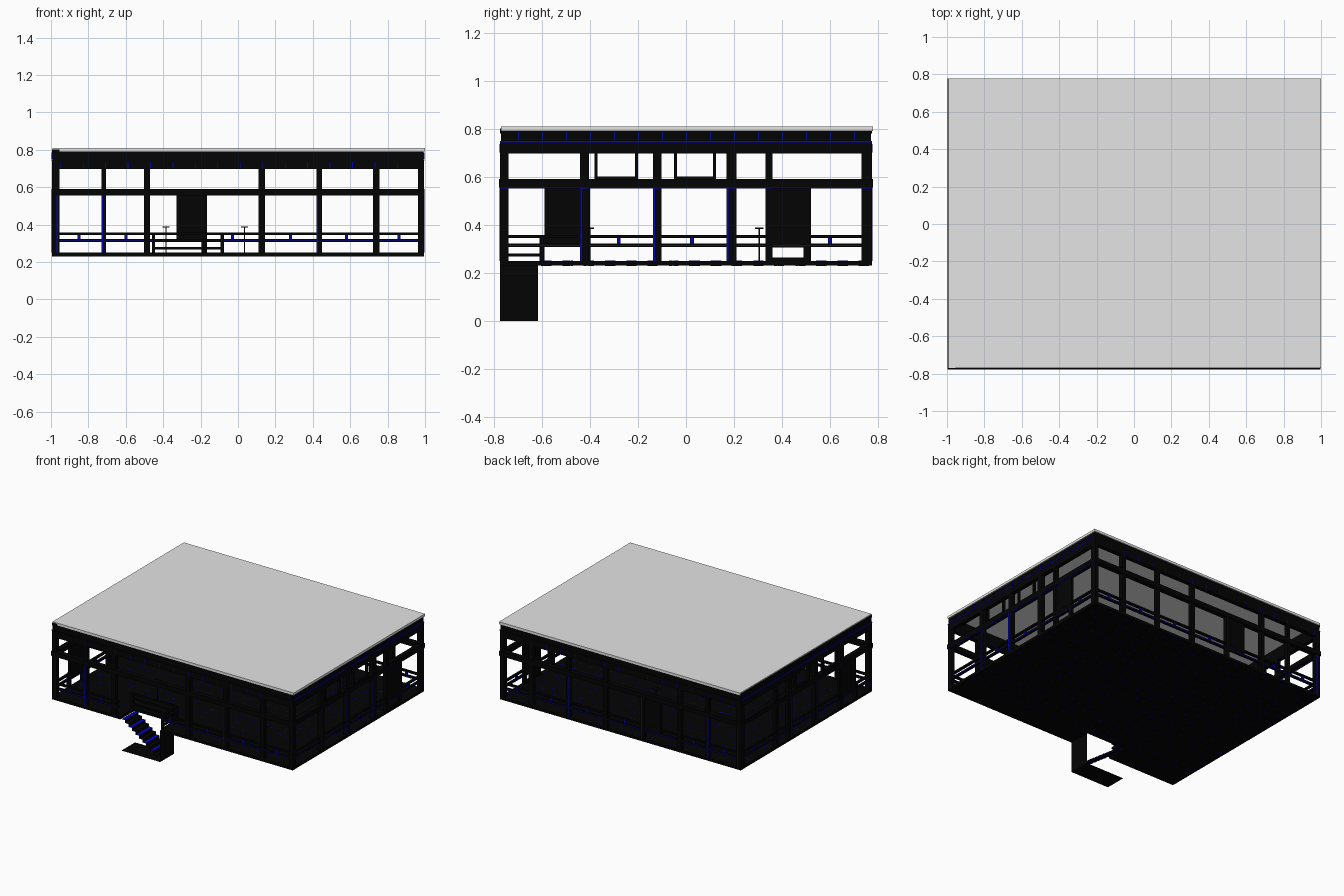
import bpy, bmesh, random

if "Cube" in bpy.data.objects:
    bpy.data.objects.remove(bpy.data.objects["Cube"])

random.seed(4)

def material(name, rgb):
    m = bpy.data.materials.new(name)
    m.diffuse_color = (*rgb, 1)
    m.use_nodes = True
    m.node_tree.nodes["Principled BSDF"].inputs["Base Color"].default_value = m.diffuse_color
    return m

BLACK = material("black_steel", (0.001, 0.001, 0.001))
BLUE = material("dark_blue", (0.001, 0.001, 0.45))
GREY = material("roof_grey", (0.78, 0.78, 0.78))

def finish(name, bm, mat):
    me = bpy.data.meshes.new(name)
    bm.to_mesh(me)
    bm.free()
    me.materials.append(mat)
    ob = bpy.data.objects.new(name, me)
    bpy.context.collection.objects.link(ob)
    return ob

def boxes(name, spans, mat=BLACK):
    """One object made of boxes given as (x0, x1, y0, y1, z0, z1)."""
    bm = bmesh.new()
    for x0, x1, y0, y1, z0, z1 in spans:
        vs = bmesh.ops.create_cube(bm, size=1)["verts"]
        for v in vs:
            v.co = ((x0 + x1) / 2 + v.co.x * (x1 - x0),
                    (y0 + y1) / 2 + v.co.y * (y1 - y0),
                    (z0 + z1) / 2 + v.co.z * (z1 - z0))
    return finish(name, bm, mat)

X, Y, T = 0.995, 0.775, 0.03   # half sizes and frame depth
BASE, FLOOR, MID, TOP = 0.23, 0.25, 0.555, 0.697

def ring(z0, z1, t=T, inset=0.0):
    """Four bars around the perimeter."""
    a, b = X - inset, Y - inset
    return [(-a, a, -b, -b + t, z0, z1), (-a, a, b - t, b, z0, z1),
            (-a, -a + t, -b + t, b - t, z0, z1), (a - t, a, -b + t, b - t, z0, z1)]

# Roof slab
boxes("roof", [(-0.992, 1.0, -0.771, 0.778, 0.79, 0.808)], GREY)

# Floor with a stairwell notch at the front
WX0, WX1, WY = -0.43, -0.095, -0.61
boxes("floor", [(-X, X, WY, Y, BASE, FLOOR),
                (-X, WX0, -Y, WY, BASE, FLOOR),
                (WX1, X, -Y, WY, BASE, FLOOR)])

# Small blue flecks on the floor, above and below
spans = []
for i in range(24):
    for j in range(16):
        x = -0.95 + 0.082 * i + random.uniform(-0.02, 0.02)
        y = -0.58 + 0.088 * j + random.uniform(-0.02, 0.02)
        if y < 0.76:
            spans.append((x - 0.012, x + 0.012, y - 0.003, y + 0.003, BASE - 0.001, FLOOR + 0.001))
boxes("floor_flecks", spans, BLUE)

# Perimeter beams
boxes("lower_roof_beam", ring(TOP, 0.745))
boxes("upper_roof_beam", ring(0.742, 0.79, 0.025, 0.004))
boxes("middle_beam", ring(MID, 0.59, 0.035, -0.003))
boxes("roof_edge_lip", [(-X, -0.955, -Y, -Y + T, 0.78, 0.80),
                        (-X, -0.985, -Y, Y, 0.78, 0.80)])

# Posts
front_posts = [(-0.975, 0.04), (-0.717, 0.024), (-0.487, 0.032), (0.127, 0.034),
               (0.435, 0.03), (0.74, 0.034), (0.977, 0.03)]
side_posts = [(-0.757, 0.036), (-0.422, 0.038), (-0.12, 0.036), (0.19, 0.042),
              (0.345, 0.03), (0.752, 0.042)]
spans = []
for s in (-1, 1):
    y0, y1 = sorted((s * Y, s * (Y - T)))
    spans += [(x - w / 2, x + w / 2, y0, y1, FLOOR, TOP) for x, w in front_posts]
boxes("front_and_back_posts", spans)
spans = []
for s in (-1, 1):
    x0, x1 = sorted((s * X, s * (X - T)))
    spans += [(x0, x1, y - w / 2, y + w / 2, FLOOR, TOP) for y, w in side_posts]
boxes("side_posts", spans)

# Railings: two bars joined by short struts, interrupted at the front stairwell
def railing_run(z0, z1, inset=0.004, t=0.018):
    runs = ring(z0, z1, t, inset)
    f = runs[0]
    return [(f[0], WX0 - 0.02, *f[2:]), (WX1 + 0.01, f[1], *f[2:])] + runs[1:]
boxes("upper_rail", railing_run(0.345, 0.358))
boxes("lower_rail", railing_run(0.308, 0.322))
boxes("lower_rail_trim", railing_run(0.312, 0.316, 0.003, 0.020), BLUE)
spans = []
for s in (-1, 1):
    y, x = s * (Y - 0.014), s * (X - 0.014)
    spans += [(c - 0.008, c + 0.008, y - 0.007, y + 0.007, 0.32, 0.347)
              for c in (-0.85, -0.6, -0.03, 0.28, 0.58, 0.86)]
    spans += [(x - 0.007, x + 0.007, c - 0.008, c + 0.008, 0.32, 0.347)
              for c in (-0.28, 0.025, 0.60)]
boxes("rail_struts", spans, BLUE)

# Stairwell guard
spans = [(x - 0.009, x + 0.009, y - 0.009, y + 0.009, FLOOR, 0.358)
         for x, y in ((-0.452, -0.6), (-0.085, -0.6), (-0.085, -0.765))]
for z0, z1 in ((0.268, 0.28), (0.308, 0.322), (0.345, 0.358)):
    spans += [(-0.45, -0.085, -0.607, -0.594, z0, z1),
              (-0.092, -0.079, -0.765, -0.6, z0, z1)]
boxes("stairwell_guard", spans)

# Stair sheets: sawtooth strip, ground plate and end plate
SX0, SX1, SY0, SY1, H, N = -0.42, -0.10, -0.775, -0.615, 0.235, 11

def sheet(name, profile, mat=BLACK):
    bm = bmesh.new()
    pairs = [[bm.verts.new((x, y, z)) for y in (SY0, SY1)] for x, z in profile]
    for (a, b), (c, d) in zip(pairs, pairs[1:]):
        bm.faces.new((a, c, d, b))
    return finish(name, bm, mat)

profile = [(SX0, H)]
for i in range(N):
    x = SX0 + (SX1 - SX0) * (i + 1) / N
    profile += [(x, H * (1 - i / N)), (x, H * (1 - (i + 1) / N))]
steps = sheet("stair_steps", profile)
steps.data.materials.append(BLUE)
for p in steps.data.polygons:          # narrow treads in blue, risers black
    p.material_index = 1 if abs(p.normal.z) > 0.5 and p.index % 4 == 0 else 0
sheet("stair_ground_plate", [(SX0, 0), (SX1, 0)])
sheet("stair_end_plate", [(SX1, 0), (SX1, H)])

# Solid door panels in the back and side walls
boxes("back_door", [(-0.33, -0.17, Y - 0.025, Y - 0.005, 0.31, MID),
                    (-0.195, -0.167, Y - T, Y, FLOOR, MID)])
boxes("left_door", [(-X + 0.005, -X + 0.025, -0.59, -0.40, 0.31, MID),
                    (-X, -X + T, -0.60, -0.588, FLOOR, 0.358)])
boxes("right_door", [(X - 0.025, X - 0.005, 0.33, 0.52, 0.305, MID),
                     (X - 0.025, X - 0.005, 0.33, 0.36, FLOOR, 0.31),
                     (X - 0.025, X - 0.005, 0.49, 0.52, FLOOR, 0.31),
                     (X - 0.025, X - 0.005, 0.36, 0.49, FLOOR, 0.264)])

# High window frames in the side walls
spans = []
for s in (-1, 1):
    x0, x1 = sorted((s * (X - 0.005), s * (X - 0.025)))
    for y0, y1 in ((-0.38, -0.20), (-0.05, 0.125)):
        spans += [(x0, x1, y0, y0 + 0.012, 0.59, TOP),
                  (x0, x1, y1 - 0.012, y1, 0.59, TOP),
                  (x0, x1, y0, y1, 0.59, 0.60)]
boxes("high_window_frames", spans)

# Two slim stands on the floor
for i, (x, y) in enumerate(((-0.385, -0.40), (0.035, 0.305))):
    boxes(f"stand_{i + 1}", [(x - 0.003, x + 0.003, y - 0.003, y + 0.003, FLOOR, 0.385),
                             (x - 0.018, x + 0.018, y - 0.018, y + 0.018, 0.383, 0.389)])

# Thin blue trim on beams and posts
e = 0.0015
spans = []
for s in (-1, 1):
    xa, xb = sorted((s * (X - 0.004), s * (X + e)))
    ya, yb = sorted((s * (Y - 0.004), s * (Y + e)))
    spans += [(xa, xb, -Y, Y, 0.743, 0.748), (xa, xb, -Y, Y, 0.551, 0.556)]
    spans += [(xa, xb, c, c + 0.008, FLOOR, MID) for c in (-0.441, -0.138, 0.169)]
    spans += [(c, c + 0.007, ya, yb, FLOOR, MID) for c in (-0.97, -0.729, -0.18, 0.42)
              if s > 0 or c != -0.18]
    spans += [(-0.95 + 0.12 * i, -0.946 + 0.12 * i, ya, yb, 0.70, 0.735) for i in range(16)]
    spans += [(xa, xb, -0.70 + 0.1 * i, -0.696 + 0.1 * i, 0.75, 0.785) for i in range(15)]
boxes("blue_trim", spans, BLUE)
